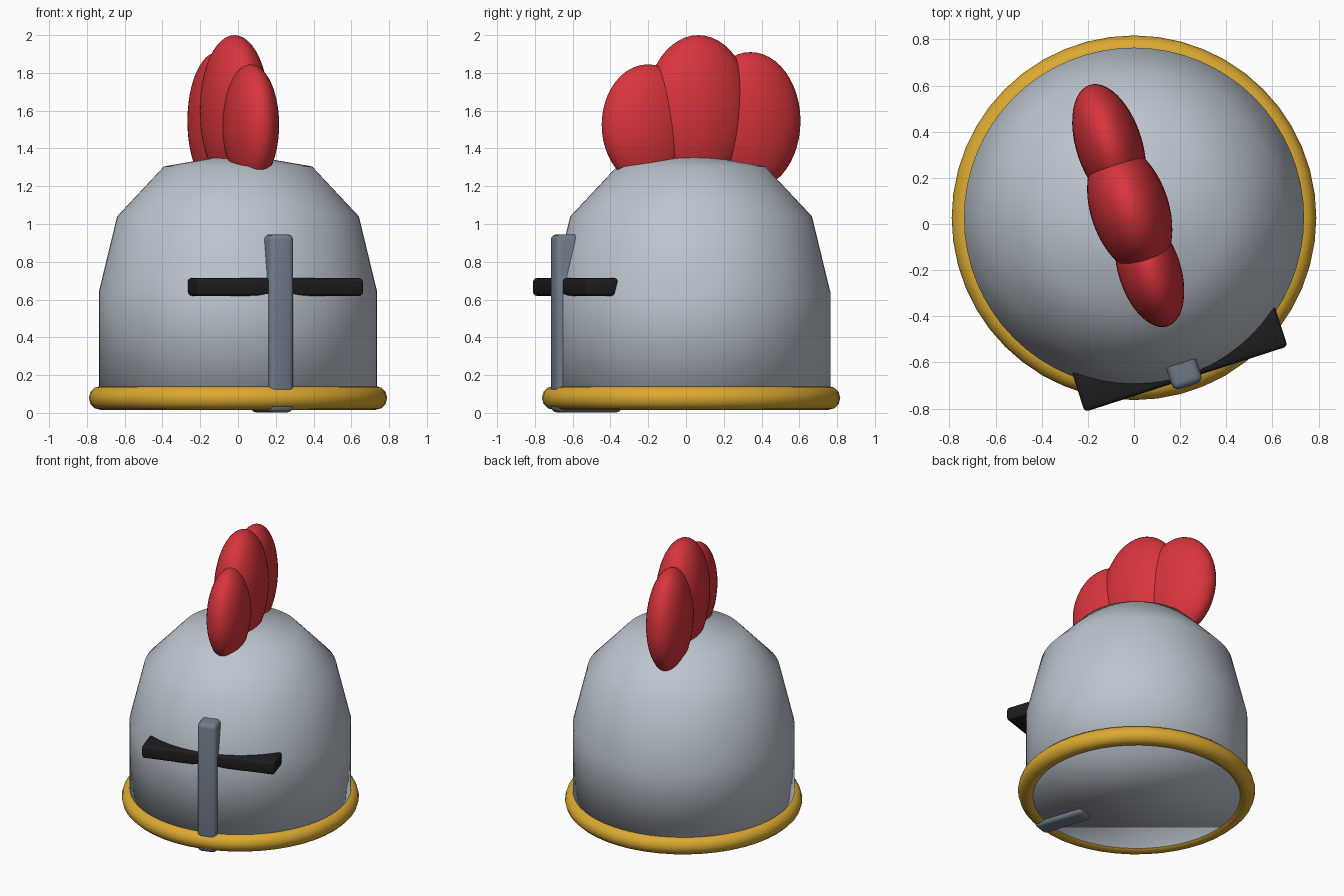
import bpy, bmesh, math
from mathutils import Matrix, Vector

if "Cube" in bpy.data.objects:
    bpy.data.objects.remove(bpy.data.objects["Cube"])

# Shared frame: helmet axis, and the slight turn of the face and crest
AXIS = Vector((0, 0.027, 0))
TURN = Matrix.Translation(AXIS) @ Matrix.Rotation(math.radians(17.9), 4, 'Z')


def material(name, rgb):
    m = bpy.data.materials.new(name)
    m.diffuse_color = (*rgb, 1)
    m.use_nodes = True
    m.node_tree.nodes["Principled BSDF"].inputs["Base Color"].default_value = m.diffuse_color
    return m


STEEL = material("pale_steel", (0.51, 0.56, 0.63))
DARK_STEEL = material("dark_steel", (0.17, 0.205, 0.26))
GOLD = material("gold", (0.71, 0.40, 0.03))
RED = material("crest_red", (0.69, 0.035, 0.045))
BLACK = material("slit_black", (0.012, 0.012, 0.013))


def finish(name, bm, mat):
    bmesh.ops.recalc_face_normals(bm, faces=bm.faces)
    for f in bm.faces:
        f.smooth = True
    me = bpy.data.meshes.new(name)
    bm.to_mesh(me)
    bm.free()
    me.materials.append(mat)
    ob = bpy.data.objects.new(name, me)
    bpy.context.collection.objects.link(ob)
    return ob


def lathe(bm, profile, n):
    """Rings of vertices around the helmet axis, joined by quads."""
    rings = []
    for r, z in profile:
        rings.append([bm.verts.new(AXIS + Vector((r * math.cos(2 * math.pi * i / n),
                                                  r * math.sin(2 * math.pi * i / n), z)))
                      for i in range(n)])
    return rings


def bridge(bm, a, b):
    n = len(a)
    for i in range(n):
        bm.faces.new((a[i], a[(i + 1) % n], b[(i + 1) % n], b[i]))


# Helmet shell: straight wall, coarse stepped dome, closed underside
bm = bmesh.new()
rings = lathe(bm, [(0.737, 0.03), (0.737, 0.64), (0.64, 1.04), (0.392, 1.305)], 64)
for a, b in zip(rings, rings[1:]):
    bridge(bm, a, b)
tip = bm.verts.new(AXIS + Vector((0, 0, 1.372)))
top = rings[-1]
for i in range(len(top)):
    bm.faces.new((top[i], top[(i + 1) % len(top)], tip))
bm.faces.new(rings[0])
finish("helmet_shell", bm, STEEL)

# Rolled rim around the base
bm = bmesh.new()
circle = [(0.727 + 0.063 * math.cos(2 * math.pi * k / 12),
           0.079 + 0.063 * math.sin(2 * math.pi * k / 12)) for k in range(12)]
rings = lathe(bm, circle, 48)
for k in range(12):
    bridge(bm, rings[k], rings[(k + 1) % 12])
finish("base_rim", bm, GOLD)


def bevel_box(name, lo, hi, bevel, mat):
    lo, hi = Vector(lo), Vector(hi)
    bm = bmesh.new()
    bmesh.ops.create_cube(bm, size=1)
    for v in bm.verts:
        v.co = Vector([l + (c + 0.5) * (h - l) for l, h, c in zip(lo, hi, v.co)])
    bmesh.ops.bevel(bm, geom=bm.edges[:], offset=bevel, segments=3, profile=0.5, affect='EDGES')
    bm.transform(TURN)
    return finish(name, bm, mat)


# Nose guard and eye slit bar
bevel_box("nose_guard", (-0.068, -0.767, 0.003), (0.068, -0.397, 0.945), 0.03, DARK_STEEL)
bevel_box("eye_slit", (-0.462, -0.735, 0.62), (0.462, -0.55, 0.713), 0.018, BLACK)

# Crest lobes: position along the crest, height, and half sizes
for name, y, z, size in (("crest_front", -0.238, 1.525, (0.135, 0.254, 0.32)),
                         ("crest_middle", 0.042, 1.60, (0.17, 0.29, 0.40)),
                         ("crest_back", 0.332, 1.545, (0.143, 0.275, 0.365))):
    bm = bmesh.new()
    bmesh.ops.create_uvsphere(bm, u_segments=48, v_segments=24, radius=1)
    bm.transform(TURN @ Matrix.Translation((-0.006, y, z)) @ Matrix.Diagonal((*size, 1)))
    finish(name, bm, RED)
